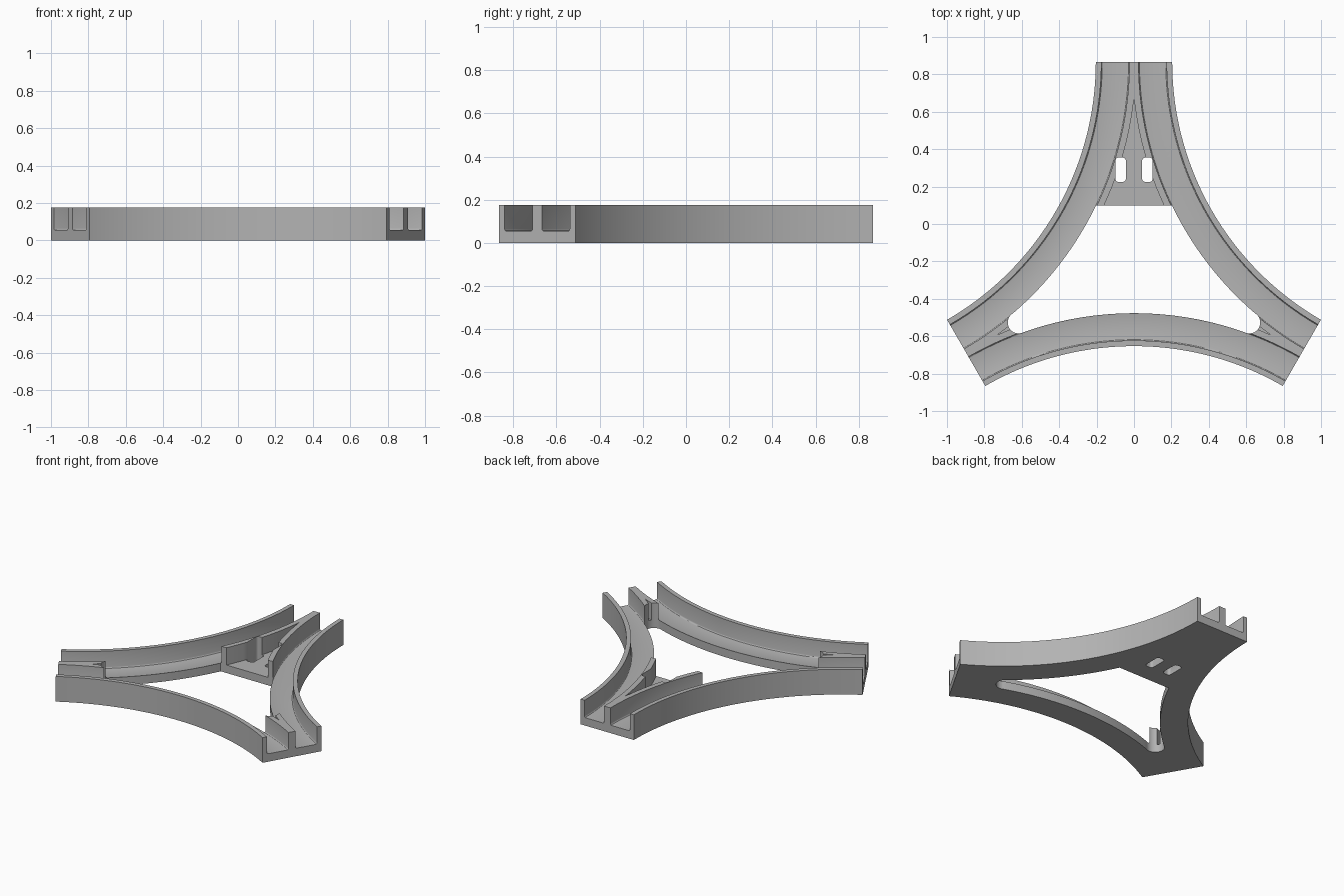
import bpy, bmesh, math
from mathutils import Vector

if "Cube" in bpy.data.objects:
    bpy.data.objects.remove(bpy.data.objects["Cube"])

CY = -0.171            # y of the junction's centre of symmetry
REACH = 1.036          # centre to the end of each leg
OFF = REACH / math.tan(math.radians(30))   # sideways offset of the arc centres
DIST = REACH / math.sin(math.radians(30))  # centre to the arc centres
HEIGHT, FLOOR = 0.175, 0.055
R_OUT, R_GROOVE, R_RAIL, R_VEE, R_HOLE = 1.59, 1.62, 1.77, 1.8045, 1.766
LEGS = [math.radians(a) for a in (90, 210, 330)]

grey = bpy.data.materials.new("light_grey")
grey.diffuse_color = (0.45, 0.45, 0.45, 1)
grey.use_nodes = True
grey.node_tree.nodes["Principled BSDF"].inputs["Base Color"].default_value = grey.diffuse_color


def half_width(s, r):
    """Distance from a leg's axis to the arc of radius r, at s along the leg."""
    return OFF - math.sqrt(r * r - (REACH - s) ** 2)


def to_world(leg, side, s):
    a = LEGS[leg]
    return (s * math.cos(a) + side * math.sin(a),
            CY + s * math.sin(a) - side * math.cos(a))


def make(name, bm):
    bmesh.ops.recalc_face_normals(bm, faces=bm.faces)
    mesh = bpy.data.meshes.new(name)
    bm.to_mesh(mesh)
    bm.free()
    mesh.materials.append(grey)
    ob = bpy.data.objects.new(name, mesh)
    bpy.context.collection.objects.link(ob)
    return ob


def prism(name, outline, z0, z1):
    bm = bmesh.new()
    face = bm.faces.new([bm.verts.new((x, y, z0)) for x, y in outline])
    top = bmesh.ops.extrude_face_region(bm, geom=[face])["geom"]
    bmesh.ops.translate(bm, vec=Vector((0, 0, z1 - z0)),
                        verts=[v for v in top if isinstance(v, bmesh.types.BMVert)])
    return make(name, bm)


def arc_sweep(name, profile, mid, span, steps):
    """Sweep a closed (radius, z) profile around the arc centre lying at angle mid."""
    cx, cy = DIST * math.cos(mid), CY + DIST * math.sin(mid)
    bm = bmesh.new()
    rings = []
    for i in range(steps + 1):
        a = mid + math.pi + span * (2 * i / steps - 1)
        rings.append([bm.verts.new((cx + r * math.cos(a), cy + r * math.sin(a), z))
                      for r, z in profile])
    n = len(profile)
    for a, b in zip(rings, rings[1:]):
        for j in range(n):
            bm.faces.new((a[j], a[(j + 1) % n], b[(j + 1) % n], b[j]))
    bm.faces.new(rings[0])
    bm.faces.new(rings[-1])
    return make(name, bm)


def leg_contour(leg, r, s0, s1, n, cap=False):
    """Up one side of a leg, optionally round a cap, and down the other side."""
    ss = [s0 + (s1 - s0) * i / n for i in range(n + 1)]
    pts = [(half_width(s, r), s) for s in ss]
    tip = half_width(s1, r)
    bend = [(tip * math.cos(math.pi * k / 16), s1 + tip * math.sin(math.pi * k / 16))
            for k in range(1, 16)] if cap else []
    left = [(-x, s) for x, s in reversed(pts)]
    return [to_world(leg, x, s) for x, s in pts + bend + left]


# Body: three concave sides joining the flat leg ends
apex = (DIST - R_OUT) * 0.5
outline = []
for leg in range(3):
    outline += leg_contour(leg, R_OUT, apex, REACH, 28)[:-1]
body = prism("track_junction", outline, 0, HEIGHT)

cutters = []
# Curved grooves with small fillets along the floor
f = 0.01
groove = [(R_GROOVE, 0.3)]
for k in range(4):
    t = math.pi / 2 * k / 3
    groove.append((R_GROOVE + f - f * math.cos(t), FLOOR + f - f * math.sin(t)))
for k in range(4):
    t = math.pi / 2 * k / 3
    groove.append((R_RAIL - f + f * math.sin(t), FLOOR + f - f * math.cos(t)))
groove.append((R_RAIL, 0.3))
for a in LEGS:
    cutters.append(arc_sweep("groove_cutter", groove, a + math.pi / 3,
                             math.radians(33), 60))

# Wedge between the two inner rails of each leg
vee_tip = REACH - math.sqrt(R_VEE ** 2 - OFF ** 2)
for leg in range(3):
    start = 0.24 if leg == 0 else 0.74
    pts = leg_contour(leg, R_VEE, start, vee_tip, 20)
    del pts[21]
    cutters.append(prism("wedge_cutter", pts, FLOOR, 0.3))

# Central opening: flat edge at the back leg, round pockets in the other two
inner = (DIST - R_HOLE) * 0.5
opening = []
for leg in range(3):
    end = 0.271 if leg == 0 else 0.712
    opening += leg_contour(leg, R_HOLE, inner, end, 8 if leg == 0 else 24, leg > 0)[:-1]
cutters.append(prism("opening_cutter", opening, -0.1, 0.3))

# Two rounded slots through the back leg
for sx in (-1, 1):
    pts = []
    for cx, cy, q in ((0.082, 0.337, 0), (0.061, 0.337, 1), (0.061, 0.243, 2), (0.082, 0.243, 3)):
        for k in range(6):
            t = math.pi / 2 * (q + k / 5)
            pts.append((sx * (cx + 0.018 * math.cos(t)), cy + 0.018 * math.sin(t)))
    cutters.append(prism("slot_cutter", pts, -0.1, 0.3))

# Cut everything out of the body
bpy.context.view_layer.objects.active = body
for c in cutters:
    c.hide_render = True
    mod = body.modifiers.new("cut", 'BOOLEAN')
    mod.operation, mod.solver, mod.object = 'DIFFERENCE', 'EXACT', c
    bpy.ops.object.modifier_apply(modifier=mod.name)
for c in cutters:
    bpy.data.objects.remove(c)

bpy.ops.object.select_all(action='DESELECT')
body.select_set(True)
bpy.ops.object.shade_smooth_by_angle(angle=math.radians(30))
